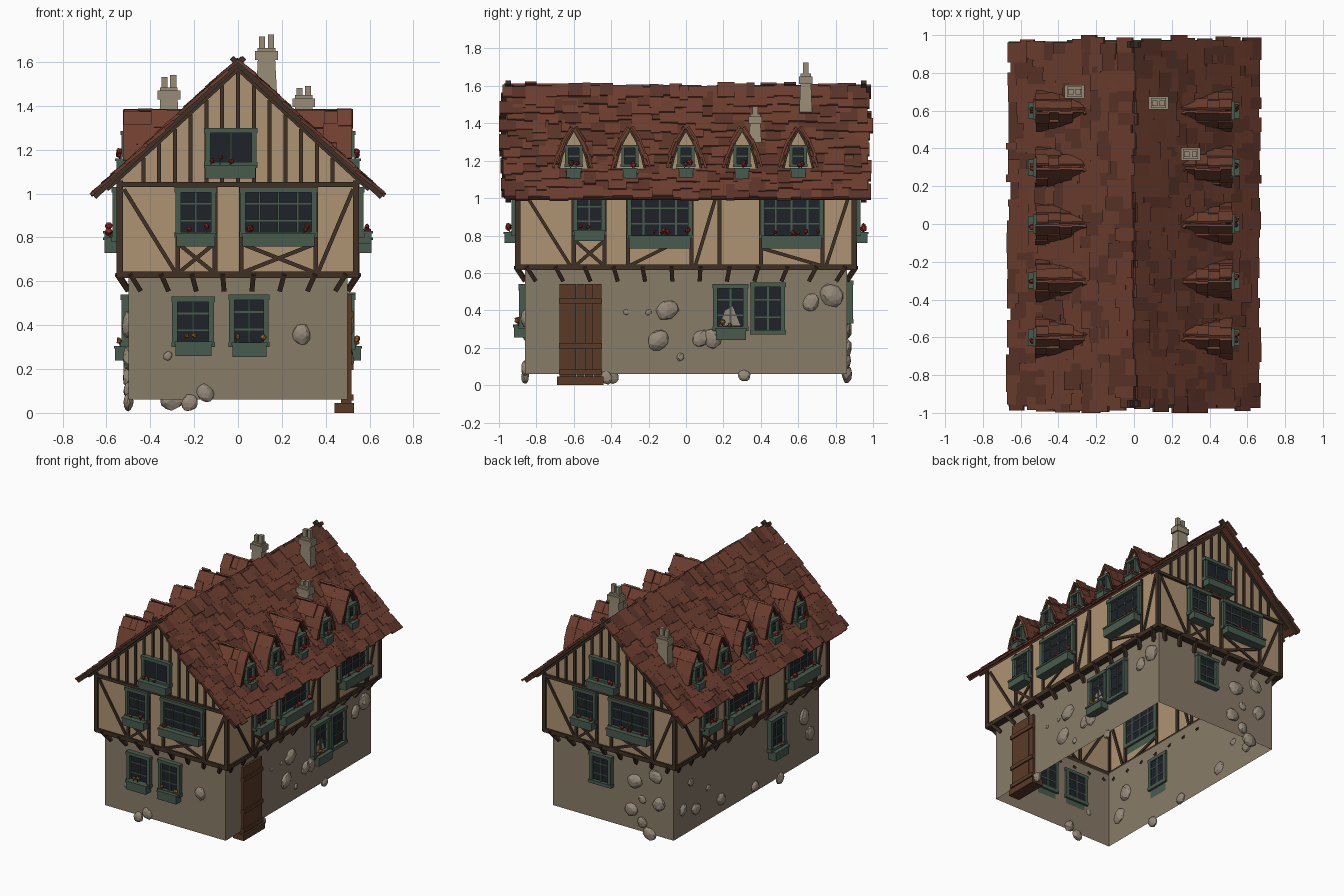
import bpy, bmesh, math, random
from mathutils import Matrix, Vector

if "Cube" in bpy.data.objects:
    bpy.data.objects.remove(bpy.data.objects["Cube"])
random.seed(4)
R = random.uniform

COL = dict(plaster=(.42, .29, .17), stone=(.25, .20, .14), wood=(.05, .03, .018), roof=(.16, .05, .03),
           roof_dark=(.11, .036, .023), green=(.065, .105, .075), glass=(.013, .016, .022),
           door=(.10, .042, .02), chimney=(.31, .26, .18), boulder=(.30, .25, .19),
           red=(.25, .02, .015), orange=(.35, .12, .02))
PARTS = {}


def part(name, mat):
    return PARTS.setdefault(name, (bmesh.new(), mat))[0]


# facade frames: local (u along wall, d outward from centre, z), for front, right, back, left
FACADE = [Matrix.Rotation(math.radians(90 * k), 4, 'Z') for k in range(4)]


def box(bm, M, u, d, z):
    c = Vector((sum(u) / 2, -sum(d) / 2, sum(z) / 2))
    S = Matrix.Diagonal((abs(u[1] - u[0]), abs(d[1] - d[0]), abs(z[1] - z[0]), 1))
    bmesh.ops.create_cube(bm, size=1, matrix=M @ Matrix.Translation(c) @ S)


def beam(bm, M, p, q, w, h):
    p, q = Vector((p[0], -p[1], p[2])), Vector((q[0], -q[1], q[2]))
    t = (q - p).normalized()
    s = t.cross(Vector((0, 1, 0))).normalized()
    n = s.cross(t)
    B = Matrix((s, n, t)).transposed().to_4x4()
    bmesh.ops.create_cube(bm, size=1, matrix=M @ Matrix.Translation((p + q) / 2) @ B
                          @ Matrix.Diagonal((w, h, (q - p).length, 1)))


def poly(bm, M, d, pts):
    bm.faces.new([bm.verts.new(M @ Vector((u, -d, z))) for u, z in pts])


def blob(bm, M, u, d, z, r, flat=1, jit=0, sub=1):
    B = M @ Matrix.Translation((u, -d, z)) @ Matrix.Rotation(R(0, 6), 4, 'Y')
    v = bmesh.ops.create_icosphere(bm, subdivisions=sub, radius=1)['verts']
    for x in v:
        k = r * (1 + R(-jit, jit))
        x.co = B @ Vector((x.co.x * k, x.co.y * k * flat, x.co.z * k * .85))


def flower_box(M, u0, u1, d, z0, z1, depth=.07, flower='red'):
    g = part('flower_boxes', 'green')
    box(g, M, (u0, u1), (d, d + depth), (z0, z1))
    box(g, M, (u0 - .004, u1 + .004), (d, d + depth + .005), (z1 - .012, z1))
    for i in range(max(2, int((u1 - u0) / .06))):
        u, t = R(u0 + .02, u1 - .02), R(.015, .035)
        beam(part('flower_stems', 'green'), M, (u, d + depth * .6, z1), (u + .005, d + depth * .7, z1 + t), .006, .006)
        blob(part('flowers_' + flower, flower), M, u + .005, d + depth * .7, z1 + t, R(.011, .018), 1, .2)


def window(M, u0, u1, z0, z1, d, cols, rows, f=.024):
    g = part('window_frames', 'green')
    box(part('window_glass', 'glass'), M, (u0 + .01, u1 - .01), (d - .01, d + .012), (z0 + .01, z1 - .01))
    for a, b in ((u0, u0 + f), (u1 - f, u1)):
        box(g, M, (a, b), (d - .015, d + .032), (z0, z1))
    for a, b in ((z0, z0 + f), (z1 - f, z1)):
        box(g, M, (u0 - .004, u1 + .004), (d - .015, d + .036), (a, b))
    for i in range(1, cols):
        u = u0 + (u1 - u0) * i / cols
        box(g, M, (u - .005, u + .005), (d - .012, d + .02), (z0, z1))
    for i in range(1, rows):
        z = z0 + (z1 - z0) * i / rows
        box(g, M, (u0, u1), (d - .012, d + .018), (z - .004, z + .004))


# walls of the two storeys and the gables
SLOPE = math.atan2(.6, .65)
for k, M in enumerate(FACADE):
    lu, ld, uu, ud = (.5, .86, .54, .9) if k % 2 == 0 else (.86, .5, .9, .54)
    poly(part('ground_floor_walls', 'stone'), M, ld, [(-lu, .06), (lu, .06), (lu, .63), (-lu, .63)])
    top = [(uu, 1.08), (0, 1.575), (-uu, 1.08)] if k % 2 == 0 else [(uu, 1.08), (-uu, 1.08)]
    poly(part('upper_walls', 'plaster'), M, ud, [(-uu, .62), (uu, .62)] + top)

    # main beams, corner posts and the brackets under the overhang
    w = part('timber_frame', 'wood')
    box(w, M, (-uu - .008, uu + .008), (ld, ud + .012), (.615, .645))
    for s in (-1, 1):
        box(w, M, (s * uu - .014, s * uu + .01), (ud - .015, ud + .012), (.62, 1.06))
    n = 8 if k % 2 == 0 else 12
    for i in range(n):
        u = -lu + .03 + (2 * lu - .06) * i / (n - 1)
        t = .05 * u / lu
        beam(part('overhang_brackets', 'wood'), M, (u - t * .5, ld, .56), (u + t * .5, ud + .01, .635), .022, .024)

# front and back: timbers, gable battens, windows
for k in (0, 2):
    M, D = FACADE[k], .9
    w = part('timber_frame', 'wood')
    box(w, M, (-.55, .55), (D - .01, D + .018), (1.03, 1.052))
    for u in (-.275, -.105, .015, .355):
        box(w, M, (u - .011, u + .011), (D - .01, D + .012), (.63, 1.04))
    for a, b in [((-.52, 1.02), (-.285, .64)), ((.525, 1.02), (.365, .64)), ((-.27, .64), (-.11, .77)),
                 ((-.27, .77), (-.11, .64)), ((.02, .64), (.35, .77)), ((.02, .77), (.35, .64))]:
        beam(w, M, (a[0], D, a[1]), (b[0], D, b[1]), .018, .02)
    for i in range(-6, 7):
        u = i * .072
        box(part('gable_battens', 'wood'), M, (u - .009, u + .009), (D - .01, D + .01), (1.04, 1.56 - abs(u) * .92))
    for s in (-1, 1):
        beam(part('gable_rafters', 'wood'), M, (s * .655, .95, .985), (-s * .03, .95, 1.62), .024, .03)
        beam(part('gable_rafters', 'wood'), M, (s * .6, .905, 1.02), (0, .905, 1.572), .024, .03)
    window(M, -.285, -.1, .80, 1.03, D, 2, 3)
    flower_box(M, -.28, -.105, D, .76, .82)
    window(M, .01, .36, .80, 1.03, D, 4, 3)
    flower_box(M, .02, .35, D, .76, .82)
    window(M, -.15, .085, 1.12, 1.3, D, 2, 1)
    flower_box(M, -.15, .08, D, 1.07, 1.13)

# long sides: timbers and windows
for k in (1, 3):
    M, D = FACADE[k], .54
    w = part('timber_frame', 'wood')
    for u in (-.6, -.435, -.31, .03, .18, .4, .73):
        box(w, M, (u - .011, u + .011), (D - .01, D + .012), (.63, 1.06))
    for a, b in [((-.87, 1.04), (-.62, .64)), ((.17, 1.04), (.05, .64)), ((.88, 1.04), (.75, .64)),
                 ((-.59, .64), (-.44, .77)), ((-.59, .77), (-.44, .64)), ((-.3, .64), (-.1, .74)), ((.41, .73), (.72, .64))]:
        beam(w, M, (a[0], D, a[1]), (b[0], D, b[1]), .018, .02)
    window(M, -.605, -.43, .8, 1.03, D, 2, 3)
    flower_box(M, -.6, -.435, D, .77, .83)
    for u0, u1 in ((-.315, .035), (.395, .735)):
        window(M, u0, u1, .78, 1.03, D, 4, 3)
        flower_box(M, u0 + .01, u1 - .01, D, .73, .80)

# ground floor windows: facade, u range, z range, wall distance
for k, u0, u1, z0, z1, d, fb in [(0, -.3, -.11, .3, .53, .86, .26), (0, -.04, .14, .3, .54, .86, .255),
                                 (1, .145, .33, .29, .54, .5, .24), (1, .345, .53, .27, .55, .5, 0),
                                 (2, -.18, 0, .33, .56, .86, 0), (3, .25, .43, .3, .54, .5, .24)]:
    window(FACADE[k], u0, u1, z0, z1, d, 2, 3)
    if fb:
        flower_box(FACADE[k], u0 + .015, u1 - .01, d, fb, fb + .065, .06, 'orange')
poly(part('broken_pane', 'boulder'), FACADE[1], .514, [(.18, .32), (.29, .32), (.25, .42), (.21, .4)])

# plank door with battens and step
M = FACADE[1]
for i in range(5):
    u = -.675 + i * .045
    box(part('door_planks', 'door'), M, (u, u + .043), (.47, .512 + R(0, .006)), (.03, .54))
for z in (.07, .21, .45):
    box(part('door_battens', 'door'), M, (-.68, -.45), (.5, .526), (z - .014, z + .014))
box(part('door_step', 'door'), M, (-.69, -.44), (.44, .53), (0, .045))

# boulders set into the ground floor walls
for k, d, stones in [
    (0, .86, [(.29, .36, .045), (-.32, .26, .02), (-.15, .09, .04), (-.22, .045, .038)]),
    (1, .5, [(-.32, .39, .015), (-.2, .39, .016), (-.1, .4, .055), (-.15, .24, .055), (-.03, .15, .02), (.08, .25, .045),
             (.14, .25, .05), (.67, .44, .045), (.78, .48, .06), (.31, .05, .032), (-.43, .04, .035)]),
    (2, .86, [(.35, .5, .05), (.18, .42, .055), (.38, .3, .05), (.15, .2, .05), (.24, .13, .04), (.3, .06, .05), (.24, .3, .03)]),
    (3, .5, [(-.75, .25, .04), (-.6, .2, .045), (-.45, .3, .025), (-.3, .16, .045), (.1, .1, .04), (.4, .05, .04),
             (.68, .4, .055), (.75, .25, .05), (-.66, .42, .03)])]:
    for u, z, r in stones:
        blob(part('wall_boulders', 'boulder'), FACADE[k], u, d, z, r * 1.1, .5, .1, 2)

# main roof: boards below, rows of ragged tiles above
for k in (0, 2):
    A = FACADE[k] @ Matrix.Translation((0, 0, 1.585)) @ Matrix.Rotation(SLOPE, 4, 'Y')
    box(part('roof_boards', 'roof_dark'), A, (0, .87), (-.965, .965), (-.008, .006))
    for row in range(13):
        y, end = -1 + (R(0, .05) if row != 4 else 0), 1 - (R(0, .05) if row != 4 else 0)
        while y < end - .005:
            wd = min(R(.035, .11), end - y)
            if end - y - wd < .03:
                wd = end - y
            ln, s = R(.085, .13), row * .066 + .04 + R(-.014, .014)
            s = min(s, .895 - ln / 2)
            T = A @ Matrix.Translation((s, y + wd / 2, .013 + R(0, .007))) @ Matrix.Rotation(R(-.09, -.03), 4, 'Y')
            nm = random.choice(['roof_tiles', 'roof_tiles', 'roof_tiles_dark'])
            box(part(nm, 'roof_dark' if nm.endswith('dark') else 'roof'), T, (-ln / 2, ln / 2), (-wd / 2, wd / 2), (-.007, .007))
            y += wd

# dormers: arched front, tiled pointed roof, little window and flower box
ARCH = [(.088, 1.165), (.072, 1.225), (.042, 1.305), (0, 1.37)]
for k in (1, 3):
    M = FACADE[k]
    for i in range(5):
        u = -.6 + i * .3
        poly(part('dormer_fronts', 'plaster'), M, .5, [(u - .075, 1.12), (u + .075, 1.12)]
             + [(u + a * .95, z) for a, z in ARCH] + [(u - a * .95, z) for a, z in ARCH[2::-1]])
        for s in (-1, 1):
            for (a, z), (b, y) in zip(ARCH, ARCH[1:]):
                beam(part('dormer_trim', 'wood'), M, (u + s * a * .9, .5, z - .005), (u + s * b * .9, .5, y - .005), .012, .03)
                d = .515
                while d > (1.6 - (z + y) / 2) / .92 - .03:
                    o, e = R(.002, .014), R(.006, .018)
                    beam(part('dormer_tiles', 'roof'), M, (u + s * (a + o + e * .5), d - .03, z + o - e),
                         (u + s * (b + o), d - .03, y + o), .013, R(.06, .08))
                    d -= .062
        window(M, u - .046, u + .046, 1.165, 1.285, .5, 1, 2, .018)
        flower_box(M, u - .038, u + .038, .505, 1.1, 1.16, .05)

# chimneys: tapered shaft, stepped cap, two pots
for x, y, base, cap, top in ((.13, .64, 1.40, 1.61, 1.725), (.3, .37, 1.25, 1.395, 1.49), (-.315, .7, 1.22, 1.43, 1.54)):
    c, I = part('chimneys', 'chimney'), Matrix.Translation((x, y, 0))
    v = bmesh.ops.create_cone(c, cap_ends=True, segments=4, radius1=.072, radius2=.056, depth=cap - base,
                              matrix=Matrix.Rotation(math.pi / 4, 4, 'Z'))['verts']
    for p in v:
        p.co = I @ Vector((p.co.x, p.co.y * .72, p.co.z + (cap + base) / 2))
    box(c, I, (-.052, .052), (-.035, .035), (cap, cap + .04))
    box(c, I, (-.04, .04), (-.027, .027), (cap + .04, cap + .055))
    for s, t in ((-1, top - .008), (1, top)):
        box(part('chimney_pots', 'chimney'), I, (s * .02 - .014, s * .02 + .014), (-.014, .014), (cap + .05, t))

# turn every part into an object with its colour
mats = {}
for n, c in COL.items():
    mats[n] = bpy.data.materials.new(n)
    mats[n].diffuse_color = (*c, 1)
for name, (bm, mat) in PARTS.items():
    me = bpy.data.meshes.new(name)
    bm.to_mesh(me)
    bm.free()
    me.materials.append(mats[mat])
    bpy.context.scene.collection.objects.link(bpy.data.objects.new(name, me))

for m in bpy.data.materials:
    if m.users and not m.is_grease_pencil:
        m.use_nodes = True
        m.node_tree.nodes["Principled BSDF"].inputs["Base Color"].default_value = m.diffuse_color
